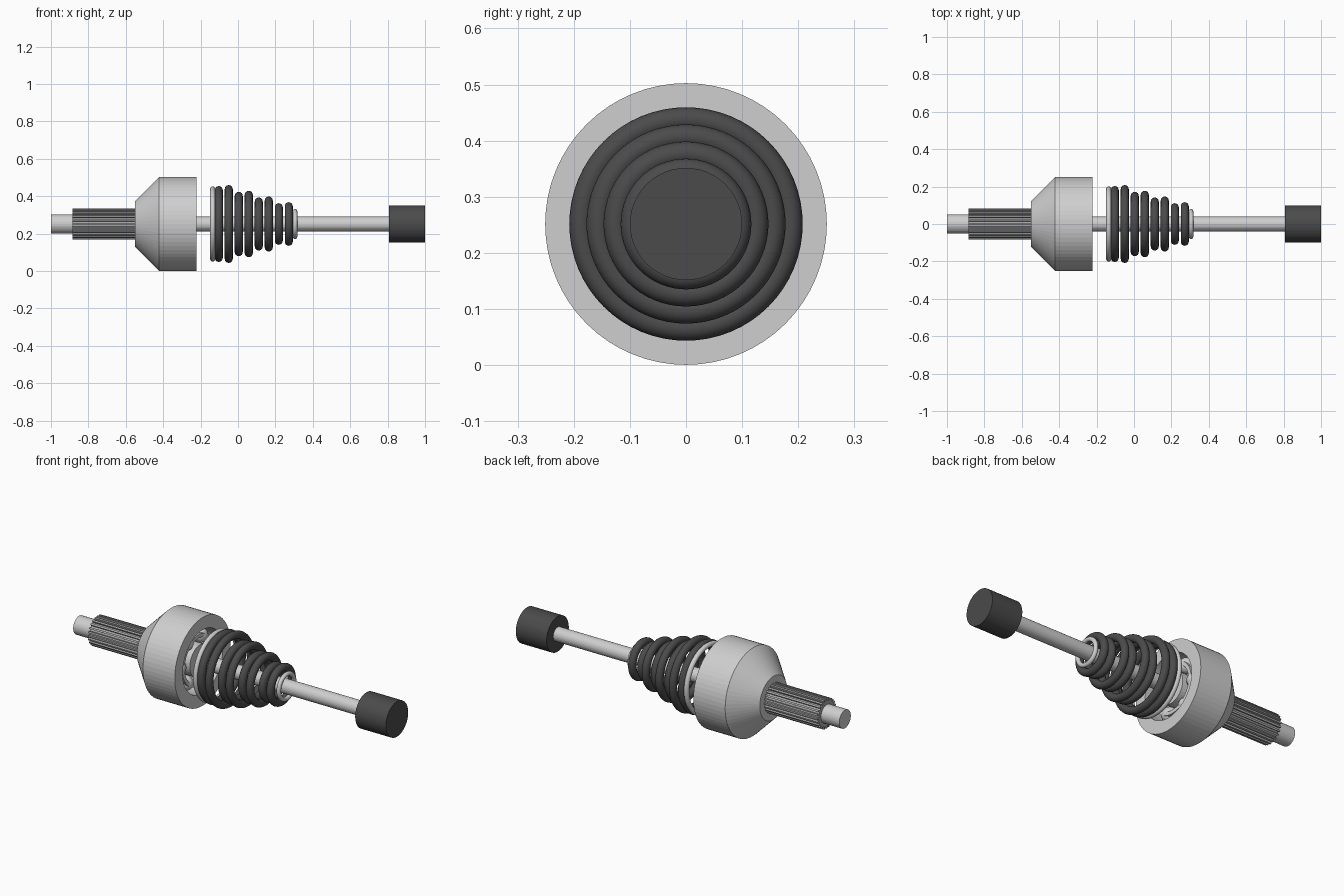
import bpy, bmesh, math
from mathutils import Matrix

if "Cube" in bpy.data.objects:
    bpy.data.objects.remove(bpy.data.objects["Cube"])

AXIS_Z = 0.2515


def material(name, v):
    m = bpy.data.materials.new(name)
    m.diffuse_color = (v, v, v, 1)
    m.use_nodes = True
    m.node_tree.nodes["Principled BSDF"].inputs["Base Color"].default_value = m.diffuse_color
    return m


steel = material("light_steel", 0.62)
spline_steel = material("spline_steel", 0.40)
rubber = material("dark_rubber", 0.07)


def finish(bm, name, mat, smooth=False):
    bmesh.ops.recalc_face_normals(bm, faces=bm.faces)
    me = bpy.data.meshes.new(name)
    bm.to_mesh(me)
    bm.free()
    me.materials.append(mat)
    for p in me.polygons:
        p.use_smooth = smooth
    ob = bpy.data.objects.new(name, me)
    ob.location.z = AXIS_Z
    bpy.context.collection.objects.link(ob)
    return ob


def lathe(name, profile, mat, sides=48, closed=False):
    """Revolve (x, radius) points around the x axis; radius 0 makes a cap."""
    bm = bmesh.new()
    rings = []
    for x, r in profile:
        if r == 0:
            rings.append([bm.verts.new((x, 0, 0))] * sides)
        else:
            rings.append([bm.verts.new((x, r * math.cos(2 * math.pi * i / sides),
                                        r * math.sin(2 * math.pi * i / sides)))
                          for i in range(sides)])
    pairs = list(zip(rings, rings[1:]))
    if closed:
        pairs.append((rings[-1], rings[0]))
    for a, b in pairs:
        for i in range(sides):
            j = (i + 1) % sides
            quad = list(dict.fromkeys((a[i], a[j], b[j], b[i])))
            bm.faces.new(quad)
    return finish(bm, name, mat)


def rod(name, x0, x1, r, mat, sides=32):
    return lathe(name, [(x0, 0), (x0, r), (x1, r), (x1, 0)], mat, sides)


def ring(name, x, major, minor, mat):
    pts = [(x + minor * math.cos(2 * math.pi * k / 16),
            major + minor * math.sin(2 * math.pi * k / 16)) for k in range(16)]
    ob = lathe(name, pts, mat, 64, closed=True)
    for p in ob.data.polygons:
        p.use_smooth = True
    return ob


# Stub end and splined shaft
rod("stub_end", -1.0, -0.87, 0.052, steel)
rod("spline_core", -0.885, -0.54, 0.072, spline_steel)
bm = bmesh.new()
TEETH = 24
for i in range(TEETH):
    mat = (Matrix.Rotation(2 * math.pi * i / TEETH, 4, 'X')
           @ Matrix.Translation((-0.7125, 0, 0.074))
           @ Matrix.Diagonal((0.345, 0.010, 0.020, 1)))
    bmesh.ops.create_cube(bm, size=1, matrix=mat)
finish(bm, "spline_teeth", spline_steel)

# Hollow joint housing, open towards the boot
lathe("joint_housing", [(-0.55, 0), (-0.55, 0.123), (-0.422, 0.251), (-0.222, 0.251),
                        (-0.222, 0.18), (-0.40, 0.18), (-0.40, 0)], steel, 64)

# Inner race, cage and balls
rod("inner_race", -0.35, -0.24, 0.09, steel)
lathe("ball_cage", [(-0.262, 0.125), (-0.262, 0.145), (-0.248, 0.145), (-0.248, 0.125)],
      steel, 48, closed=True)
bm = bmesh.new()
for i in range(6):
    a = 2 * math.pi * i / 6
    bmesh.ops.create_uvsphere(bm, u_segments=24, v_segments=16, radius=0.042, matrix=Matrix.Translation(
        (-0.285, 0.13 * math.cos(a), 0.13 * math.sin(a))))
finish(bm, "bearing_balls", steel, True)

# Axle shaft and end cap
rod("axle_shaft", -0.40, 0.82, 0.04, steel)
rod("end_cap", 0.807, 1.0, 0.1, rubber, 48)

# Boot: stepped pairs of separate rubber rings
for i in range(8):
    outer = 0.2025 - 0.0305 * (i // 2) + 0.0055 * (i % 2)
    minor = 0.0215
    ring("boot_ring_%d" % (i + 1), -0.103 + 0.0535 * i, outer - minor, minor, rubber)

# Boot clamps
ring("large_clamp", -0.135, 0.187, 0.014, steel)
ring("small_clamp", 0.305, 0.069, 0.012, steel)
